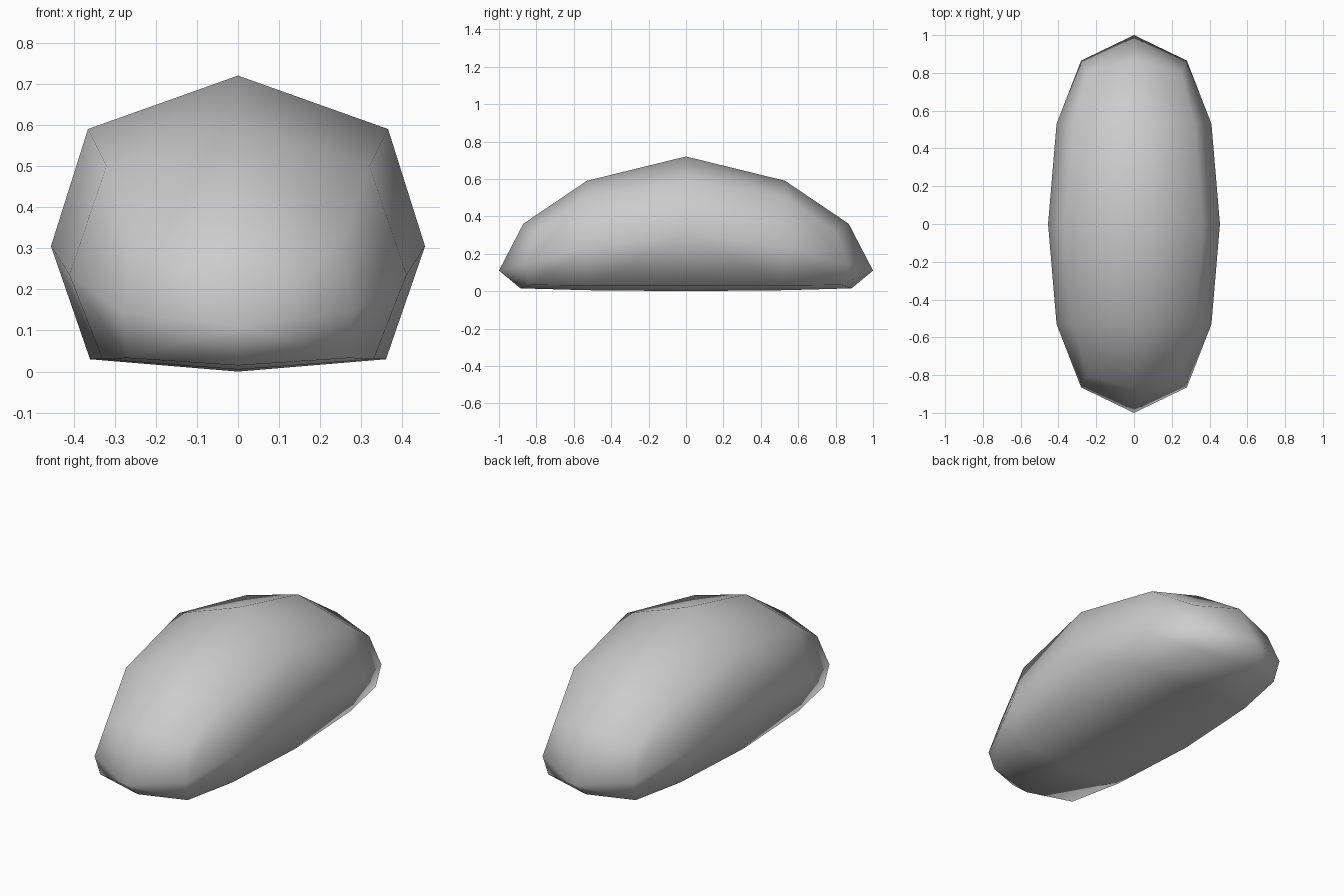
import bpy
import bmesh

cube = bpy.data.objects.get("Cube")
if cube:
    bpy.data.objects.remove(cube, do_unlink=True)

# Single matte grey
grey = bpy.data.materials.new("stone_grey")
grey.use_nodes = True
colour = (0.6, 0.6, 0.6, 1.0)
grey.diffuse_color = colour
grey.node_tree.nodes["Principled BSDF"].inputs["Base Color"].default_value = colour

# Quarter-shell sections, each from top centre round the side to bottom centre
sections = [
    [(0, 0, 0.72), (0.365, 0, 0.59), (0.455, 0, 0.305), (0.36, 0, 0.03), (0, 0, 0)],
    [(0, 0.53, 0.59), (0.32, 0.53, 0.5), (0.41, 0.53, 0.235), (0.33, 0.52, 0.03), (0, 0.53, 0.005)],
    [(0, 0.87, 0.36), (0.25, 0.8, 0.32), (0.28, 0.865, 0.145), (0.27, 0.83, 0.033), (0, 0.885, 0.015)],
]

bm = bmesh.new()
rings = [[bm.verts.new(p) for p in section] for section in sections]

# Long sides
for near, far in zip(rings, rings[1:]):
    for i in range(len(near) - 1):
        bm.faces.new((near[i], near[i + 1], far[i + 1], far[i]))

# Pointed end cap
tip = bm.verts.new((0, 1, 0.11))
end = rings[-1]
for i in (0, 2):
    bm.faces.new((tip, end[i], end[i + 1], end[i + 2]))

for face in bm.faces:
    face.smooth = True

mesh = bpy.data.meshes.new("rounded_body")
bm.to_mesh(mesh)
bm.free()
mesh.materials.append(grey)
body = bpy.data.objects.new("rounded_body", mesh)
bpy.context.collection.objects.link(body)

# Complete the shell left to right and front to back
mirror = body.modifiers.new("mirror", "MIRROR")
mirror.use_axis = (True, True, False)
mirror.use_clip = True
mirror.merge_threshold = 0.001
